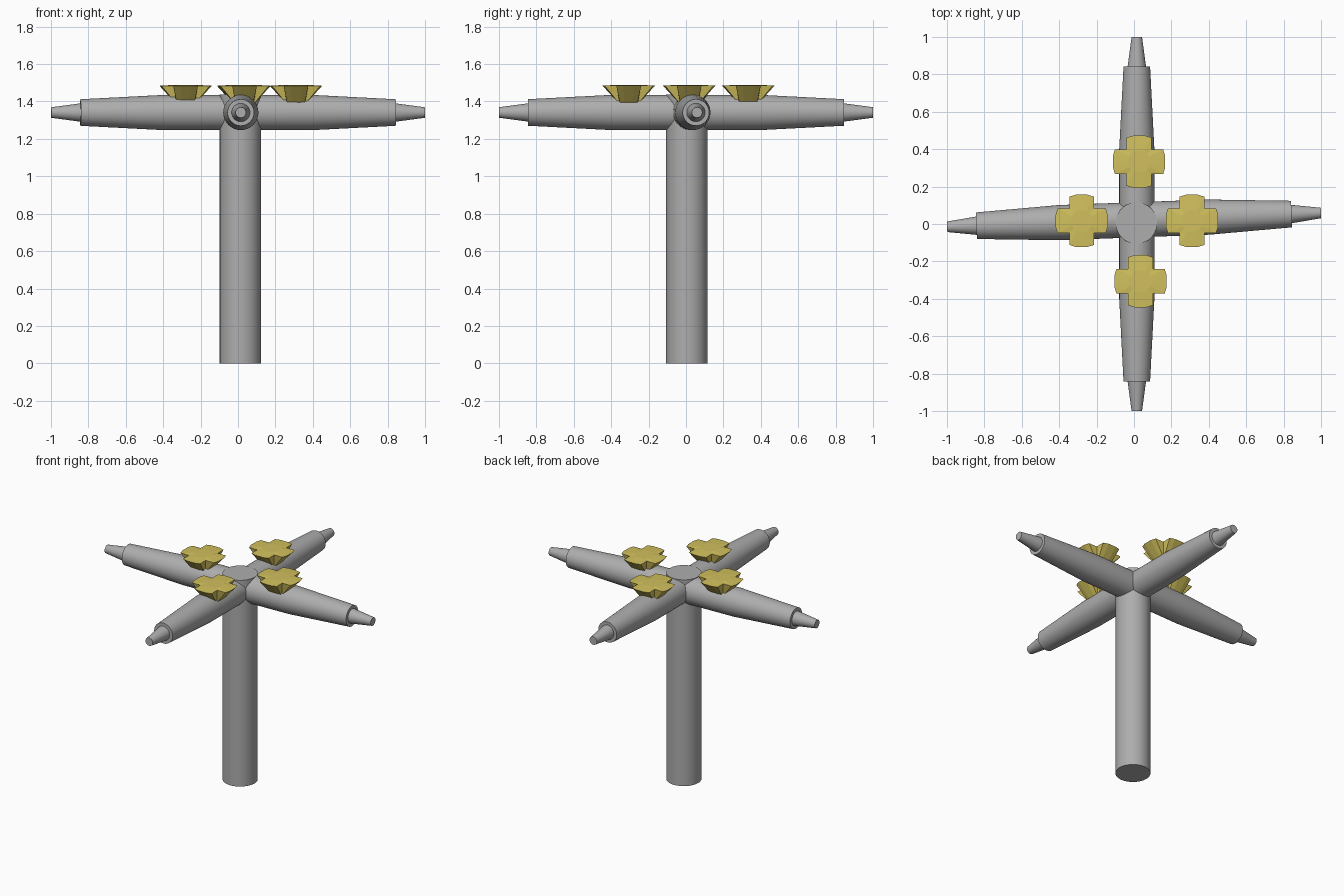
import bpy, bmesh, math
from mathutils import Matrix, Vector

if "Cube" in bpy.data.objects:
    bpy.data.objects.remove(bpy.data.objects["Cube"])


def material(name, rgb):
    m = bpy.data.materials.new(name)
    m.diffuse_color = (*rgb, 1)
    m.use_nodes = True
    m.node_tree.nodes["Principled BSDF"].inputs["Base Color"].default_value = m.diffuse_color
    return m


grey = material("grey metal", (0.42, 0.42, 0.42))
yellow = material("yellow lamp", (0.64, 0.53, 0.11))


def finish(name, bm, mat, smooth):
    bmesh.ops.recalc_face_normals(bm, faces=bm.faces)
    me = bpy.data.meshes.new(name)
    bm.to_mesh(me)
    bm.free()
    ob = bpy.data.objects.new(name, me)
    bpy.context.collection.objects.link(ob)
    me.materials.append(mat)
    if smooth:
        bpy.ops.object.select_all(action='DESELECT')
        ob.select_set(True)
        bpy.context.view_layer.objects.active = ob
        bpy.ops.object.shade_smooth_by_angle(angle=math.radians(25))
    return ob


def loft(name, rings, mat, matrix=Matrix(), smooth=True):
    """Skin a list of equal-length rings and cap both ends."""
    bm = bmesh.new()
    loops = [[bm.verts.new(matrix @ Vector(p)) for p in r] for r in rings]
    for a, b in zip(loops, loops[1:]):
        for i in range(len(a)):
            j = (i + 1) % len(a)
            bm.faces.new((a[i], a[j], b[j], b[i]))
    bm.faces.new(loops[0])
    bm.faces.new(loops[-1])
    return finish(name, bm, mat, smooth)


def circle(r, z, n=40):
    return [(r * math.cos(math.tau * i / n), r * math.sin(math.tau * i / n), z)
            for i in range(n)]


# upright post
loft("post", [circle(0.111, 0), circle(0.111, 1.437)], grey,
     Matrix.Translation((0.013, 0.005, 0)))

# two crossing bars, each tapered and stepped at both ends
half = [(0.094, 0.40), (0.071, 0.843), (0.049, 0.843), (0.028, 1.0)]
profile = [(r, -t) for r, t in reversed(half)] + half
for name, centre, direction in (
        ("side_arms", (0, 0.022, 1.341), (1, 0.037, 0)),
        ("front_back_arms", (0.015, 0, 1.341), (0, 1, 0))):
    rot = Vector(direction).to_track_quat('Z', 'Y').to_matrix().to_4x4()
    loft(name, [circle(r, t) for r, t in profile], grey,
         Matrix.Translation(centre) @ rot)


# cross-shaped lamps flaring upward from a small square foot
def cross(reach, corner, width, inner, z):
    ring = []
    for k in range(4):
        c, s = round(math.cos(k * math.pi / 2)), round(math.sin(k * math.pi / 2))
        for x, y in ((corner, -width), (reach, -width * 0.45),
                     (reach, width * 0.45), (corner, width), (inner, inner)):
            ring.append((x * c - y * s, x * s + y * c, z))
    return ring


for name, x, y in (("left_lamp", -0.28, 0.017), ("right_lamp", 0.31, 0.017),
                   ("back_lamp", 0.027, 0.333), ("front_lamp", 0.035, -0.306)):
    loft(name, [cross(0.056, 0.054, 0.047, 0.049, 1.392),
                cross(0.140, 0.129, 0.066, 0.066, 1.484),
                cross(0.058, 0.053, 0.027, 0.042, 1.489)],
         yellow, Matrix.Translation((x, y, 0)), smooth=False)
